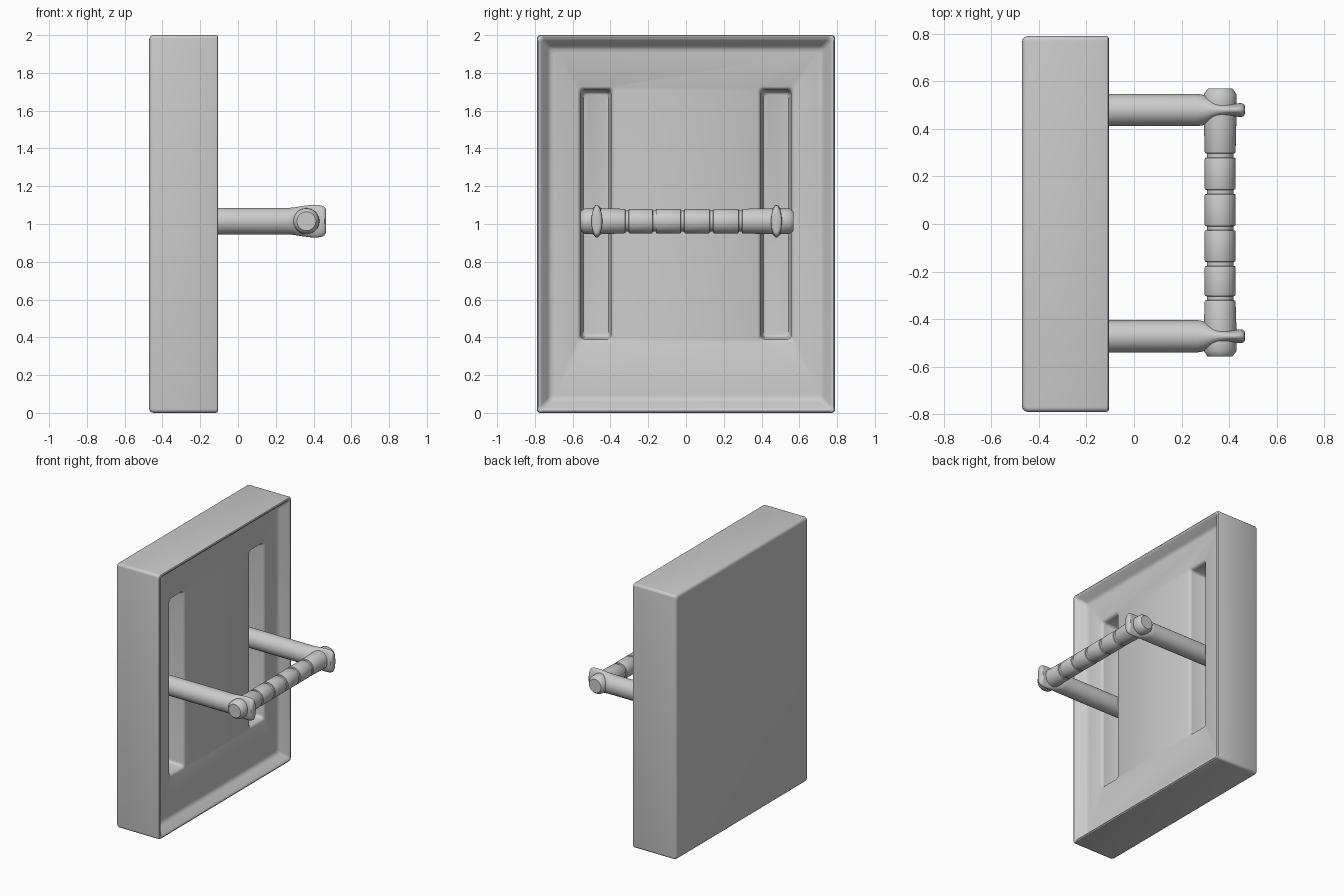
import bpy, bmesh
from math import sin, cos, pi, radians
from mathutils import Matrix

if "Cube" in bpy.data.objects:
    bpy.data.objects.remove(bpy.data.objects["Cube"])


def section(hy, hz, r, n):
    """Rounded rectangle; r=None gives an ellipse. n points per corner."""
    pts = []
    ry, rz = (hy, hz) if r is None else (r, r)
    steps = n if r is None else n - 1
    for k, (sy, sz) in enumerate([(1, 1), (-1, 1), (-1, -1), (1, -1)]):
        for i in range(n):
            a = (k + i / steps) * pi / 2
            pts.append((sy * (hy - ry) + ry * cos(a), sz * (hz - rz) + rz * sin(a)))
    return pts


def loft(name, rings, matrix, n=6):
    """Closed skin along x through rings of (x, half_y, half_z, corner)."""
    bm = bmesh.new()
    loops = [[bm.verts.new((x, y, z)) for y, z in section(hy, hz, r, n)]
             for x, hy, hz, r in rings]
    for a, b in zip(loops, loops[1:]):
        for i in range(len(a)):
            j = (i + 1) % len(a)
            bm.faces.new((a[i], a[j], b[j], b[i]))
    bm.faces.new(loops[0][::-1])
    bm.faces.new(loops[-1])
    bmesh.ops.transform(bm, matrix=matrix, verts=bm.verts)
    bmesh.ops.recalc_face_normals(bm, faces=bm.faces)
    me = bpy.data.meshes.new(name)
    bm.to_mesh(me)
    bm.free()
    ob = bpy.data.objects.new(name, me)
    bpy.context.collection.objects.link(ob)
    return ob


def activate(ob):
    bpy.ops.object.select_all(action='DESELECT')
    ob.select_set(True)
    bpy.context.view_layer.objects.active = ob


def smooth(ob, angle=35):
    activate(ob)
    bpy.ops.object.shade_smooth_by_angle(angle=radians(angle))


# Panel: rounded back, rim, then sloped tray on the +x side
W, H = 0.79, 1.0
profile = [(-.47, .022), (-.467, .011), (-.46, .004), (-.448, 0), (-.118, 0),
           (-.109, .003), (-.105, .010), (-.107, .018), (-.115, .026),
           (-.155, .056), (-.165, .064), (-.172, .075), (-.175, .090)]
panel = loft("back_panel", [(x, W - d, H - d, .02) for x, d in profile],
             Matrix.Translation((0, 0, 1)))

# Two long slots with flared lips
slot = [(-.325, .058, .635), (-.322, .066, .643), (-.312, .072, .650),
        (-.20, .080, .660), (-.188, .083, .663), (-.179, .090, .670),
        (-.174, .100, .680), (-.15, .150, .730)]
for y in (-.477, .477):
    cutter = loft("slot_cutter", [(x, a, b, .022) for x, a, b in slot],
                  Matrix.Translation((0, y, 1.05)))
    activate(panel)
    mod = panel.modifiers.new("slot", 'BOOLEAN')
    mod.operation, mod.solver, mod.object = 'DIFFERENCE', 'EXACT', cutter
    bpy.ops.object.modifier_apply(modifier=mod.name)
    bpy.data.objects.remove(cutter)
smooth(panel)

# Posts: round rods flattening into thin eyes that hold the bar
post = [(-.33, .068, .07), (.265, .068, .07), (.29, .064, .072), (.315, .054, .076),
        (.34, .042, .080), (.37, .033, .084), (.40, .028, .087), (.425, .027, .086),
        (.445, .029, .082), (.457, .028, .075), (.464, .022, .066), (.467, .012, .052)]
for label, y in (("left", -.472), ("right", .479)):
    smooth(loft("post_" + label, [(x, a, b, None) for x, a, b in post],
                Matrix.Translation((0, y, 1.015)), n=10))

# Grip bar with five grooves and chamfered end knobs
bar = [(-.558, .050), (-.552, .056), (-.535, .068), (-.50, .069), (-.42, .068)]
for g in (-.312, -.168, -.018, .135, .288):
    bar += [(g - .015, .065), (g - .010, .063), (g - .008, .056),
            (g + .008, .056), (g + .010, .063), (g + .015, .065)]
bar += [(.42, .068), (.51, .069), (.547, .068), (.564, .056), (.570, .050)]
to_y = Matrix.Translation((.362, 0, 1.015)) @ Matrix.Rotation(pi / 2, 4, 'Z')
smooth(loft("grip_bar", [(t, r, r, None) for t, r in bar], to_y, n=10))
